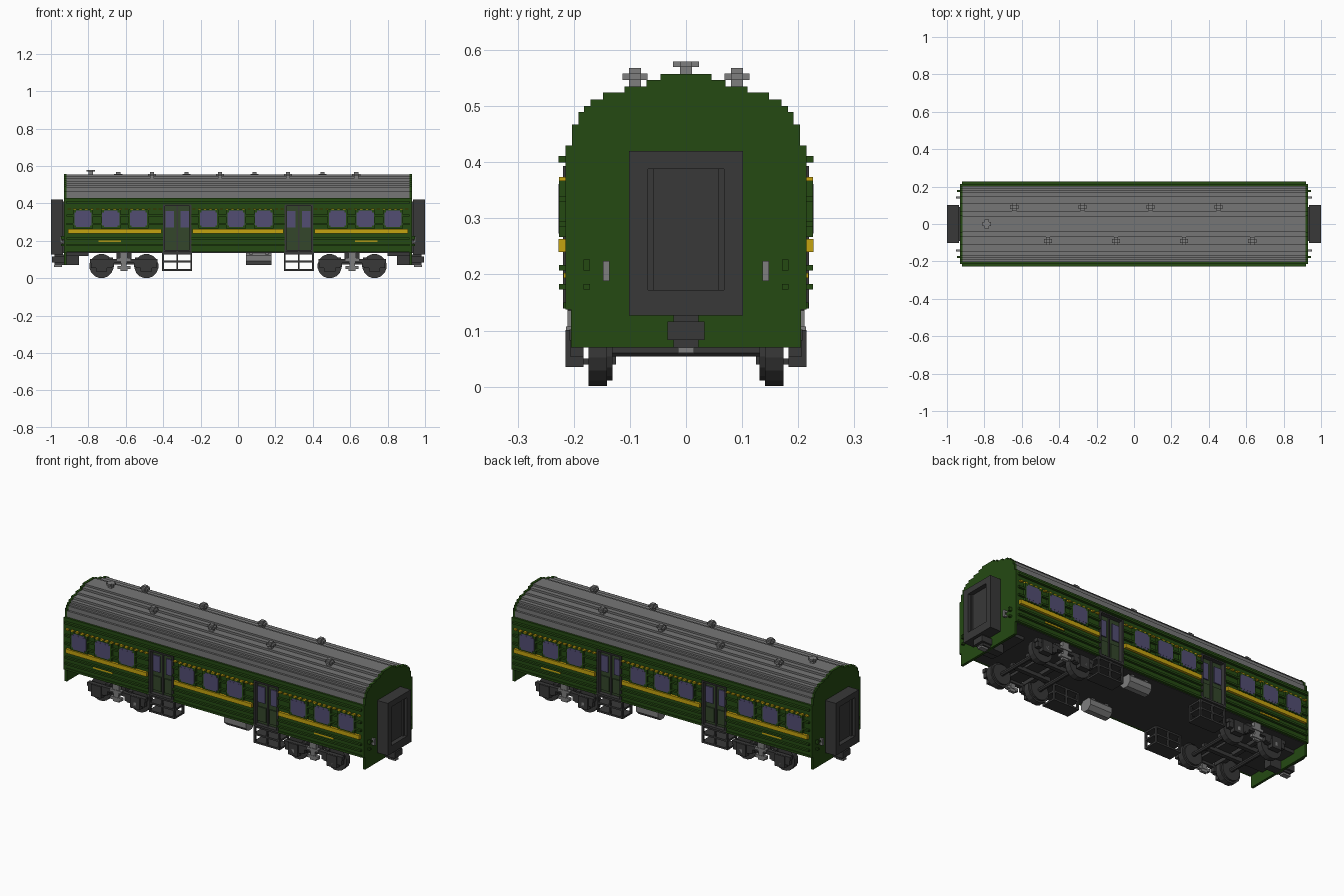
import bpy, bmesh, math
from mathutils import Matrix, Vector

cube = bpy.data.objects.get("Cube")
if cube:
    bpy.data.objects.remove(cube)


def material(name, rgb):
    m = bpy.data.materials.new(name)
    m.use_nodes = True
    m.diffuse_color = (*rgb, 1)
    bsdf = next(n for n in m.node_tree.nodes if n.type == 'BSDF_PRINCIPLED')
    bsdf.inputs["Base Color"].default_value = (*rgb, 1)
    return m


GREEN = material("carriage green", (0.018, 0.068, 0.006))
ROOF = material("roof grey", (0.18, 0.18, 0.18))
METAL = material("light metal", (0.21, 0.21, 0.21))
DARK = material("dark grey", (0.04, 0.04, 0.04))
YELLOW = material("yellow stripe", (0.56, 0.37, 0.005))
GLASS = material("window glass", (0.085, 0.075, 0.17))
DOOR = material("door green", (0.033, 0.062, 0.024))

SIDES = (-1, 1)


class Part:
    """One mesh object gathered from simple solids."""

    def __init__(self, name, mat):
        self.name, self.mat, self.bm = name, mat, bmesh.new()

    def box(self, x0, x1, y0, y1, z0, z1):
        size = Vector((abs(x1 - x0), abs(y1 - y0), abs(z1 - z0)))
        mid = Vector(((x0 + x1) / 2, (y0 + y1) / 2, (z0 + z1) / 2))
        bmesh.ops.create_cube(self.bm, size=1, matrix=Matrix.Translation(mid) @ Matrix.Diagonal((*size, 1)))

    def block(self, x, y, z, hx, hy, hz):
        self.box(x - hx, x + hx, y - hy, y + hy, z - hz, z + hz)

    def cylinder(self, centre, radius, length, axis, sides):
        turn = Matrix.Rotation(math.pi / 2, 4, 'Y' if axis == 'X' else 'X')
        spin = Matrix.Rotation(math.pi / sides, 4, 'Z')
        bmesh.ops.create_cone(self.bm, cap_ends=True, segments=sides, radius1=radius, radius2=radius,
                              depth=length, matrix=Matrix.Translation(centre) @ turn @ spin)

    def prism(self, steps, x0, x1, base):
        """Extrude a mirrored staircase outline along x."""
        half, z = [], base
        for top, width in steps:
            half += [(width, z), (width, top)]
            z = top
        outline = half + [(-y, z) for y, z in reversed(half)]
        face = self.bm.faces.new([self.bm.verts.new((x0, y, z)) for y, z in outline])
        out = bmesh.ops.extrude_face_region(self.bm, geom=[face])
        moved = [v for v in out["geom"] if isinstance(v, bmesh.types.BMVert)]
        bmesh.ops.translate(self.bm, verts=moved, vec=(x1 - x0, 0, 0))

    def done(self):
        bmesh.ops.recalc_face_normals(self.bm, faces=self.bm.faces)
        mesh = bpy.data.meshes.new(self.name)
        self.bm.to_mesh(mesh)
        self.bm.free()
        mesh.materials.append(self.mat)
        bpy.context.collection.objects.link(bpy.data.objects.new(self.name, mesh))


# Stepped roof and end walls: (top height, half width)
STEPS = [(.467, .203), (.49, .192), (.5, .182), (.512, .17), (.524, .148),
         (.535, .11), (.547, .07), (.557, .045)]
roof = Part("roof", ROOF)
roof.prism([(z - .003, w - .001) for z, w in STEPS], -.92, .92, .428)
roof.done()
ends = Part("end_walls", GREEN)
for s in SIDES:
    ends.prism([(.138, .205), (.43, .215)] + STEPS, s * .917, s * .931, .07)
    for y in (-.177, .177):
        for z, h in ((.217, .01), (.178, .005)):
            ends.block(s * .938, y, z, .009, .006, h)
ends.done()

# Body sides, left open at the doors
DOORS = (-.325, .325)
PANELS = ((-.918, -.4), (-.25, .25), (.4, .918))
core = Part("body_core", GREEN)
core.box(-.917, .917, -.185, .185, .145, .43)
core.done()
walls = Part("side_walls", GREEN)
ribs = Part("side_ribs", GREEN)
stripe = Part("waist_stripe", YELLOW)
dashes = Part("upper_trim", YELLOW)
for s in SIDES:
    walls.box(-.917, .917, s * .18, s * .213, .392, .43)
    ribs.box(-.92, .92, s * .21, s * .227, .4, .411)
    for a, b in PANELS:
        walls.box(a, b, s * .18, s * .213, .139, .395)
        for z in (.335, .29, .212, .178):
            ribs.box(a, b, s * .21, s * .226, z - .005, z + .005)
        ribs.box(a, b, s * .21, s * .218, .139, .15)
        stripe.box(a + .008, b - .008, s * .21, s * .227, .24, .263)
        count = round((b - a) / .03)
        for i in range(count):
            x = a + (i + .5) * (b - a) / count
            dashes.box(x - .009, x + .009, s * .21, s * .226, .367, .374)
    # Plain marking plates near the carriage ends
    for x in (-.685, .685):
        stripe.box(x - .06, x + .06, s * .212, s * .218, .194, .203)
for p in (walls, ribs, stripe, dashes):
    p.done()

# Windows with notched corners
frames = Part("window_frames", GREEN)
glass = Part("window_glass", GLASS)
for s in SIDES:
    for group in (-.68, -.01, .68):
        for k in (-1, 0, 1):
            x = group + k * .148
            frames.block(x, s * .2175, .317, .053, .0085, .05)
            glass.block(x, s * .2235, .317, .046, .004, .035)
            glass.block(x, s * .2235, .317, .037, .0035, .044)
frames.done()
glass.done()

# Recessed doors with twin panes
door = Part("doors", DOOR)
door_frame = Part("door_frames", DARK)
panes = Part("door_glass", GLASS)
for s in SIDES:
    for x in DOORS:
        door.box(x - .068, x + .068, s * .18, s * .195, .15, .385)
        for k in SIDES:
            door.block(x + k * .036, s * .197, .205, .026, .004, .04)
            panes.block(x + k * .04, s * .197, .315, .022, .004, .045)
            door_frame.block(x + k * .071, s * .2, .267, .005, .019, .125)
        door_frame.block(x, s * .197, .267, .004, .005, .118)
        door_frame.block(x, s * .2, .389, .075, .019, .004)
        door_frame.block(x, s * .2, .145, .075, .019, .006)
for p in (door, door_frame, panes):
    p.done()

# Roof vents and chimney
vents = Part("roof_vents", METAL)
for s, start in ((1, -.64), (-1, -.46)):
    for i in range(4):
        x, y = start + i * .364, s * .091
        vents.block(x, y, .55, .011, .011, .018)
        vents.block(x, y, .5525, .022, .011, .0055)
        vents.block(x, y, .5525, .011, .022, .0055)
vents.block(-.787, 0, .564, .011, .011, .012)
vents.block(-.787, 0, .575, .022, .011, .005)
vents.block(-.787, 0, .575, .011, .023, .005)
vents.done()

# End gangways, couplers and handles
gangway = Part("gangways", DARK)
coupler = Part("couplers", DARK)
handle = Part("end_fittings", METAL)
for s in SIDES:
    gangway.box(s * .925, s * .975, -.09, .09, .135, .41)
    for k in SIDES:
        gangway.box(s * .935, s, k * .068, k * .102, .127, .42)
        gangway.box(s * .97, s * .985, k * .058, k * .07, .17, .39)
    gangway.box(s * .935, s, -.07, .07, .388, .42)
    gangway.box(s * .935, s, -.07, .07, .127, .172)
    coupler.box(s * .93, s * .995, -.033, .033, .083, .116)
    coupler.box(s * .85, s * .98, -.022, .022, .07, .128)
    coupler.box(s * .8, s * .92, -.12, .12, .118, .142)
    handle.box(s * .94, s * .985, -.014, .014, .06, .07)
    for y in (-.142, .142):
        handle.block(s * .946, y, .206, .005, .006, .018)
        for z in (.194, .218):
            handle.block(s * .938, y, z, .01, .006, .005)
for p in (gangway, coupler, handle):
    p.done()

# Floor and underslung tanks
floor = Part("underfloor", DARK)
floor.box(-.917, .917, -.203, .203, .136, .147)
floor.done()
tanks = Part("underfloor_tanks", METAL)
for y in (-.15, .15):
    tanks.cylinder((.112, y, .107), .039, .136, 'X', 8)
    for x in (.07, .155):
        tanks.block(x, y, .125, .008, .03, .015)
tanks.done()

# Entrance steps
ladder = Part("entrance_steps", DARK)
for s in SIDES:
    for x in DOORS:
        for z in (.045, .09, .132):
            ladder.box(x - .08, x + .08, s * .125, s * .21, z - .005, z + .005)
        for k in (-1, 0, 1):
            ladder.block(x + k * .075, s * .206, .09, .005, .005, .05)
            ladder.block(x + k * .075, s * .13, .09, .005, .005, .05)
ladder.done()

# Two bogies with wheels, axle boxes and springs
wheels = Part("wheels", DARK)
bogie = Part("bogie_frames", DARK)
springs = Part("bogie_springs", METAL)
for c in (-.61, .61):
    bogie.block(c, 0, .115, .04, .18, .022)
    for s in SIDES:
        bogie.block(c, s * .196, .092, .18, .012, .01)
        bogie.block(c, s * .06, .085, .12, .012, .012)
        springs.block(c, s * .2, .12, .02, .011, .016)
        springs.block(c, s * .202, .1, .036, .012, .007)
        springs.block(c, s * .2, .075, .015, .01, .02)
        springs.block(c, s * .202, .058, .034, .01, .008)
        springs.block(c, s * .2, .045, .018, .008, .006)
        for k in SIDES:
            x = c + k * .12
            wheels.cylinder((x, s * .157, .065), .065, .033, 'Y', 16)
            wheels.cylinder((x, s * .137, .065), .055, .012, 'Y', 16)
            bogie.block(x, s * .199, .068, .03, .016, .033)
            bogie.block(x, s * .195, .068, .055, .012, .014)
            springs.block(x, s * .209, .06, .008, .006, .01)
            bogie.block(c + k * .065, s * .196, .075, .012, .012, .015)
    for k in SIDES:
        wheels.cylinder((c + k * .12, 0, .065), .012, .3, 'Y', 8)
        bogie.block(c + k * .07, 0, .1, .012, .19, .01)
for p in (wheels, bogie, springs):
    p.done()
